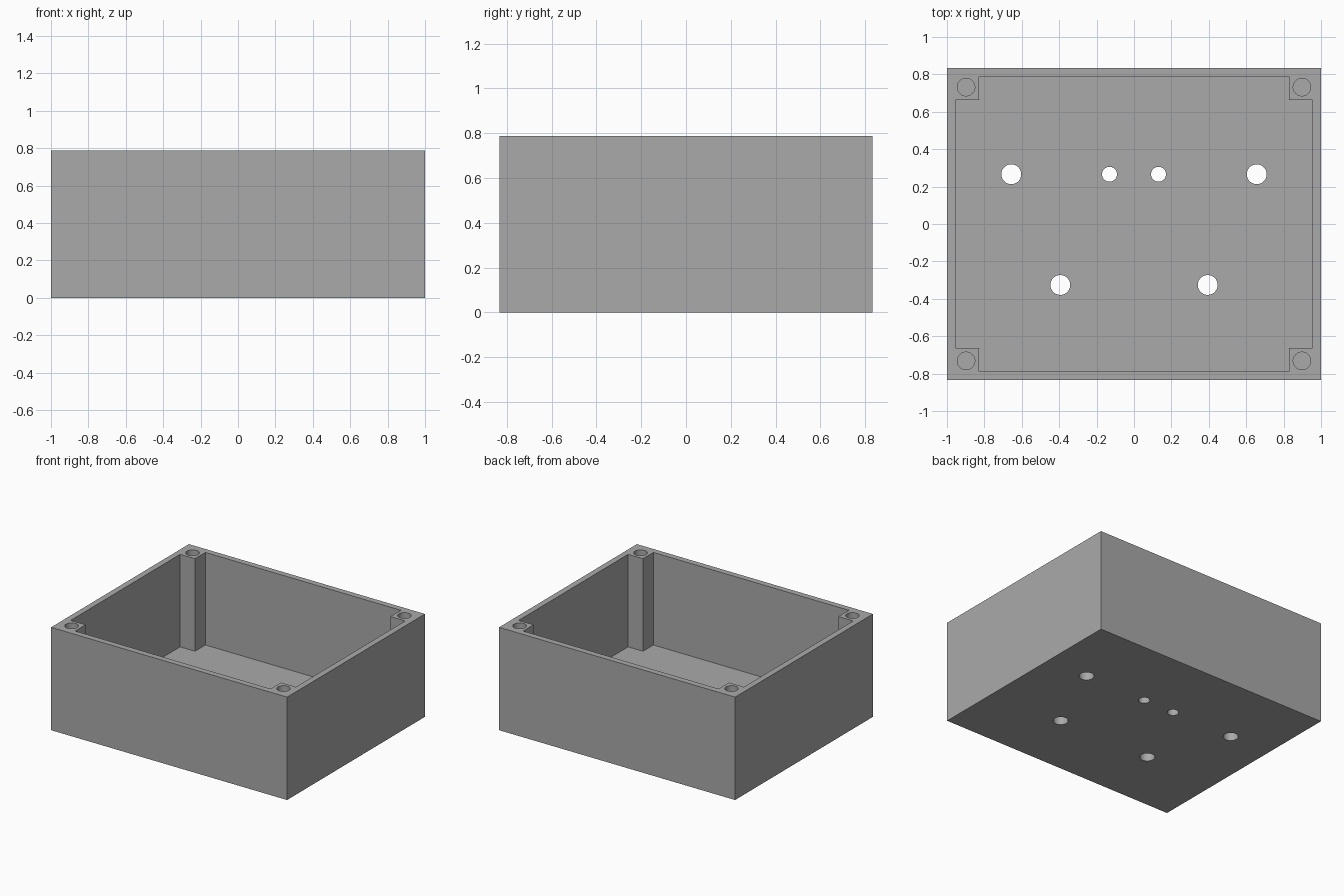
import bpy
import bmesh
import math

if "Cube" in bpy.data.objects:
    bpy.data.objects.remove(bpy.data.objects["Cube"], do_unlink=True)

# Overall sizes
HALF_X, HALF_Y, HEIGHT = 1.0, 0.834, 0.788
WALL, FLOOR, POST = 0.046, 0.079, 0.172
SCREW_INSET, SCREW_RADIUS, SCREW_DEPTH = 0.102, 0.047, 0.4

grey = bpy.data.materials.new("plain grey")
grey.use_nodes = True
colour = (0.40, 0.40, 0.40, 1)
grey.diffuse_color = colour
grey.node_tree.nodes["Principled BSDF"].inputs["Base Color"].default_value = colour


def prism(name, outline, bottom, top):
    """Extrude a counter-clockwise outline between two heights."""
    bm = bmesh.new()
    base = bm.faces.new([bm.verts.new((x, y, bottom)) for x, y in outline])
    grown = bmesh.ops.extrude_face_region(bm, geom=[base])
    verts = [v for v in grown["geom"] if isinstance(v, bmesh.types.BMVert)]
    bmesh.ops.translate(bm, vec=(0, 0, top - bottom), verts=verts)
    bmesh.ops.recalc_face_normals(bm, faces=bm.faces)
    mesh = bpy.data.meshes.new(name)
    bm.to_mesh(mesh)
    bm.free()
    mesh.materials.append(grey)
    obj = bpy.data.objects.new(name, mesh)
    bpy.context.collection.objects.link(obj)
    return obj


def circle(x, y, radius, sides=48):
    angles = [2 * math.pi * i / sides for i in range(sides)]
    return [(x + radius * math.cos(a), y + radius * math.sin(a)) for a in angles]


def cut(target, cutter):
    """Subtract the cutter from the target, then discard it."""
    cutter.hide_render = True
    mod = target.modifiers.new("cut", "BOOLEAN")
    mod.operation, mod.solver, mod.object = "DIFFERENCE", "EXACT", cutter
    bpy.context.view_layer.objects.active = target
    bpy.ops.object.modifier_apply(modifier=mod.name)
    bpy.data.objects.remove(cutter, do_unlink=True)


# Solid outer block
block = [(-HALF_X, -HALF_Y), (HALF_X, -HALF_Y), (HALF_X, HALF_Y), (-HALF_X, HALF_Y)]
box = prism("enclosure_box", block, 0, HEIGHT)

# Cavity that leaves a square post in each corner
ix, iy = HALF_X - WALL, HALF_Y - WALL
px, py = HALF_X - POST, HALF_Y - POST
quarter = [(ix, py), (px, py), (px, iy)]
cavity = []
for sx, sy in ((1, 1), (-1, 1), (-1, -1), (1, -1)):
    corner = [(sx * x, sy * y) for x, y in quarter]
    cavity += corner if sx * sy > 0 else corner[::-1]
cut(box, prism("cavity_cutter", cavity, FLOOR, HEIGHT + 0.1))

# Blind screw holes in the posts
for sx in (-1, 1):
    for sy in (-1, 1):
        hole = circle(sx * (HALF_X - SCREW_INSET), sy * (HALF_Y - SCREW_INSET), SCREW_RADIUS)
        cut(box, prism("screw_cutter", hole, HEIGHT - SCREW_DEPTH, HEIGHT + 0.1))

# Mirrored pairs of holes through the floor
for x, y, radius in ((0.656, 0.266, 0.053), (0.131, 0.266, 0.04), (0.394, -0.326, 0.053)):
    for side in (-1, 1):
        cut(box, prism("floor_cutter", circle(side * x, y, radius), -0.1, FLOOR + 0.1))

# Smooth hole walls with crisp edges
bpy.ops.object.select_all(action="DESELECT")
box.select_set(True)
bpy.context.view_layer.objects.active = box
bpy.ops.object.shade_smooth_by_angle(angle=math.radians(30))
